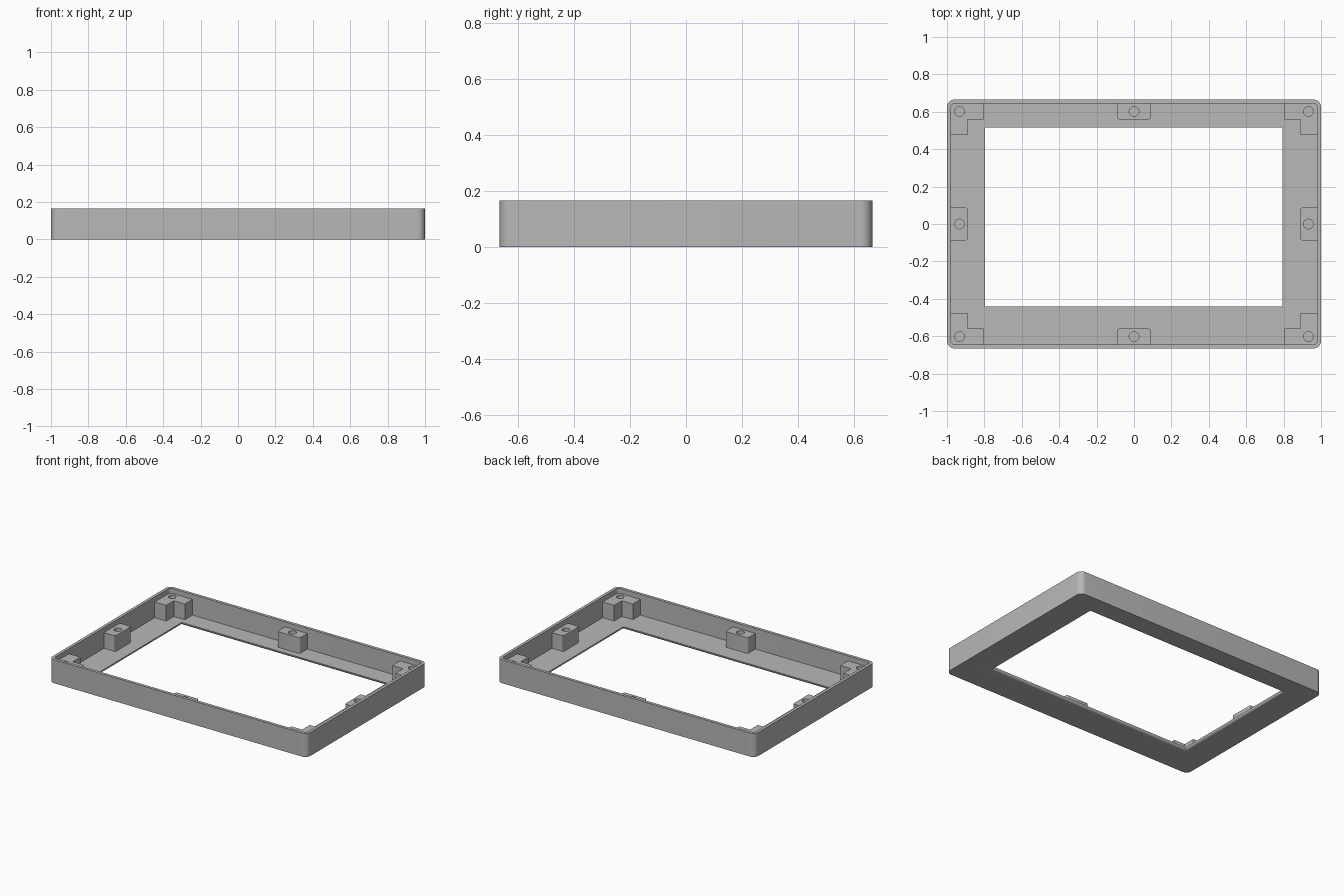
import bpy, bmesh
from math import sin, cos, pi

cube = bpy.data.objects.get("Cube")
if cube:
    bpy.data.objects.remove(cube)

LENGTH, WIDTH, HEIGHT = 1.0, 0.665, 0.165   # half length, half width, full height
WALL, FLOOR, BOSS_TOP = 0.021, 0.02, 0.13
HOLE_RADIUS, HOLE_BOTTOM = 0.026, 0.035

grey = bpy.data.materials.new("grey_plastic")
grey.use_nodes = True
colour = (0.48, 0.48, 0.48, 1)
grey.diffuse_color = colour
grey.node_tree.nodes["Principled BSDF"].inputs["Base Color"].default_value = colour


def rounded_rect(x0, x1, y0, y1, radius, steps=8):
    """Counter-clockwise outline; a zero radius gives stacked corner points."""
    points = []
    corners = [(x1, y1, -1, -1), (x0, y1, 1, -1), (x0, y0, 1, 1), (x1, y0, -1, 1)]
    for i, (x, y, sx, sy) in enumerate(corners):
        for k in range(steps + 1):
            a = (i + k / steps) * pi / 2
            points.append((x + radius * (sx + cos(a)), y + radius * (sy + sin(a))))
    return points


def finish(bm, name):
    bmesh.ops.recalc_face_normals(bm, faces=bm.faces)
    mesh = bpy.data.meshes.new(name)
    bm.to_mesh(mesh)
    bm.free()
    mesh.materials.append(grey)
    obj = bpy.data.objects.new(name, mesh)
    bpy.context.collection.objects.link(obj)
    bpy.ops.object.select_all(action="DESELECT")
    obj.select_set(True)
    bpy.context.view_layer.objects.active = obj
    bpy.ops.object.shade_smooth_by_angle(angle=pi / 6)
    return obj


def ring(bm, points, z):
    return [bm.verts.new((x, y, z)) for x, y in points]


def bridge(bm, a, b):
    for i in range(len(a)):
        j = (i + 1) % len(a)
        bm.faces.new((a[i], a[j], b[j], b[i]))


# Frame: one closed section swept through nested outlines
def outer(inset, radius):
    return rounded_rect(-LENGTH + inset, LENGTH - inset,
                        -WIDTH + inset, WIDTH - inset, radius)


def opening(grow):
    return rounded_rect(-0.797 - grow, 0.793 + grow, -0.44 - grow, 0.515 + grow, 0)


bm = bmesh.new()
rings = [ring(bm, outer(0, 0.04), 0),
         ring(bm, outer(0, 0.04), HEIGHT),
         ring(bm, outer(WALL, 0.02), HEIGHT),
         ring(bm, outer(WALL, 0.02), FLOOR),
         ring(bm, opening(0), FLOOR)]
# Rounded underside of the opening
FILLET = 0.019
for k in range(6):
    a = k / 5 * pi / 2
    rings.append(ring(bm, opening(FILLET * (1 - cos(a))), FILLET * (1 - sin(a))))
for i, r in enumerate(rings):
    bridge(bm, r, rings[(i + 1) % len(rings)])
bmesh.ops.remove_doubles(bm, verts=bm.verts, dist=0.0001)
finish(bm, "bezel_frame")


# Screw bosses: extruded outline with a blind round hole
def boss(name, outline, cx, cy):
    bm = bmesh.new()
    circle = [(cx + HOLE_RADIUS * cos(k * pi / 12), cy + HOLE_RADIUS * sin(k * pi / 12))
              for k in range(24)]
    edges = []
    for points, low in ((outline, FLOOR - 0.002), (circle, HOLE_BOTTOM)):
        top, bottom = ring(bm, points, BOSS_TOP), ring(bm, points, low)
        bridge(bm, top, bottom)
        bm.faces.new(bottom)
        edges += [bm.edges.get((top[i - 1], top[i])) for i in range(len(top))]
    bmesh.ops.triangle_fill(bm, edges=edges, use_beauty=True, normal=(0, 0, 1))
    finish(bm, name)


HOLE_X, HOLE_Y = 0.932, 0.602
for sx, side in ((1, "left"), (-1, "right")):
    # Middle boss on each short wall
    x0, x1 = sorted((sx * 0.89, sx * 0.99))
    boss(side + "_boss", rounded_rect(x0, x1, -0.087, 0.087, 0.008, 3), sx * HOLE_X, 0)
    # L-shaped corner bosses
    for sy, end in ((1, "back"), (-1, "front")):
        shape = [(0.985, 0.65), (0.805, 0.65), (0.805, 0.56),
                 (0.89, 0.56), (0.89, 0.475), (0.985, 0.475)]
        boss(end + "_" + side + "_corner_boss", [(sx * x, sy * y) for x, y in shape],
             sx * HOLE_X, sy * HOLE_Y)

# Middle boss on each long wall
for sy, end in ((1, "back"), (-1, "front")):
    y0, y1 = sorted((sy * 0.56, sy * 0.655))
    boss(end + "_boss", rounded_rect(-0.087, 0.087, y0, y1, 0.008, 3), 0, sy * HOLE_Y)
